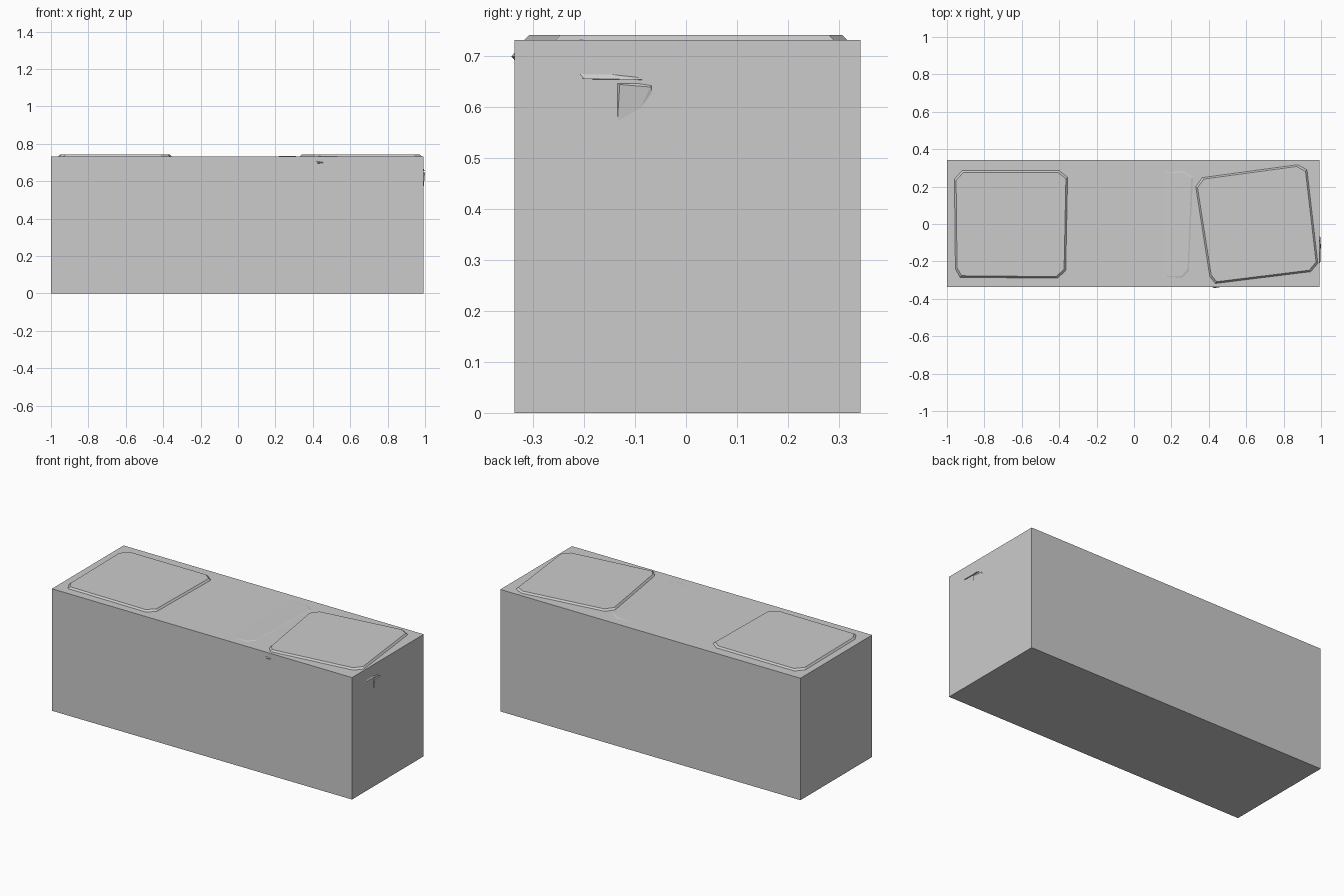
import bpy, bmesh
from mathutils import Vector

if "Cube" in bpy.data.objects:
    bpy.data.objects.remove(bpy.data.objects["Cube"])

TOP = 0.732


def make(name, bm):
    bmesh.ops.recalc_face_normals(bm, faces=bm.faces[:])
    me = bpy.data.meshes.new(name)
    bm.to_mesh(me)
    bm.free()
    ob = bpy.data.objects.new(name, me)
    bpy.context.collection.objects.link(ob)
    return ob


def loft(name, rings):
    bm = bmesh.new()
    rows = [[bm.verts.new(p) for p in r] for r in rings]
    for a, b in zip(rows, rows[1:]):
        n = len(a)
        for i in range(n):
            j = (i + 1) % n
            bm.faces.new((a[i], a[j], b[j], b[i]))
    bm.faces.new(rows[0])
    bm.faces.new(rows[-1])
    return make(name, bm)


def pad(name, outline, height, tilt=0.0):
    # chamfered slab sunk into the block; tilt lowers it away from its right end
    cx = sum(p[0] for p in outline) / len(outline)
    cy = sum(p[1] for p in outline) / len(outline)
    right = max(p[0] for p in outline)

    def ring(z, s):
        return [(cx + (x - cx) * s, cy + (y - cy) * s, z - tilt * (right - x))
                for x, y in outline]
    loft(name, [ring(TOP - 0.05, 1.0), ring(TOP, 1.0), ring(TOP + height, 0.97)])


def hull(name, pts):
    bm = bmesh.new()
    for p in pts:
        bm.verts.new(p)
    bmesh.ops.convex_hull(bm, input=bm.verts[:])
    make(name, bm)


# Main block
bm = bmesh.new()
bmesh.ops.create_cube(bm, size=1)
for v in bm.verts:
    v.co = Vector((v.co.x * 1.993 - 0.0035, v.co.y * 0.68 + 0.003, (v.co.z + 0.5) * TOP))
make("main_block", bm)

# Top pads
pad("left_pad", [(-0.96, 0.24), (-0.92, 0.285), (-0.40, 0.285), (-0.355, 0.25),
                 (-0.365, -0.25), (-0.41, -0.29), (-0.93, -0.285), (-0.955, -0.24)], 0.01)
pad("middle_pad", [(-0.29, 0.25), (-0.25, 0.285), (0.27, 0.285), (0.315, 0.25),
                   (0.295, -0.25), (0.26, -0.29), (-0.26, -0.29), (-0.30, -0.25)], 0.003, 0.02)
pad("right_pad", [(0.33, 0.20), (0.365, 0.248), (0.875, 0.317), (0.925, 0.29),
                  (0.983, -0.21), (0.945, -0.255), (0.435, -0.318), (0.405, -0.28)], 0.01)

# Slivers poking through the front and right walls
hull("front_corner_tip", [(0.405, -0.33, 0.715), (0.50, -0.33, 0.70), (0.415, -0.33, 0.685),
                          (0.43, -0.343, 0.70)])
hull("right_side_flap", [(0.985, -0.14, 0.65), (0.985, -0.06, 0.65), (0.985, -0.06, 0.60),
                         (0.985, -0.14, 0.49), (1.0, -0.13, 0.645), (0.996, -0.07, 0.64)])
hull("right_side_lip", [(0.985, -0.225, 0.655), (0.985, -0.06, 0.653), (0.985, -0.22, 0.68),
                        (0.985, -0.08, 0.665), (0.998, -0.2, 0.656), (0.998, -0.1, 0.655)])
